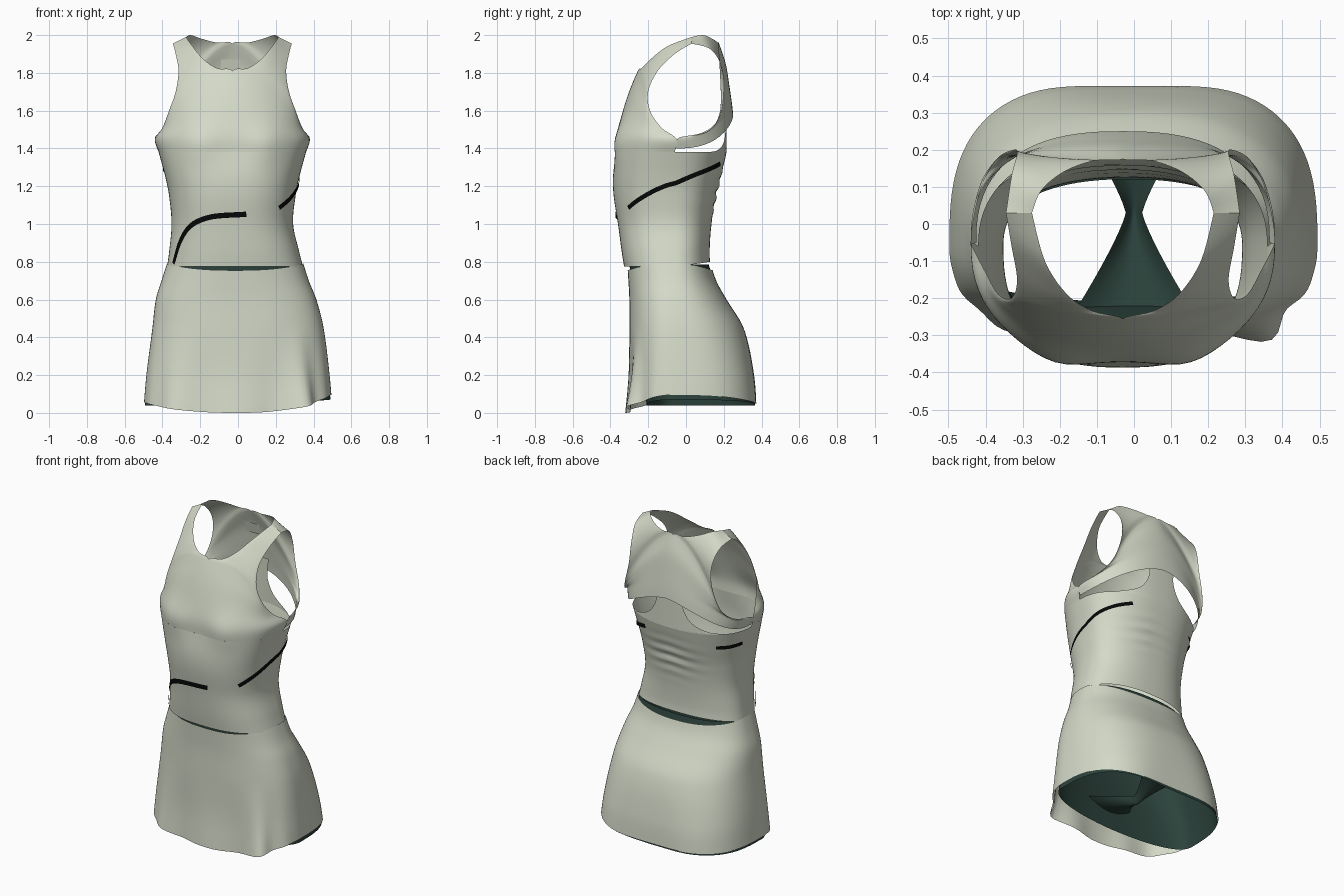
import bpy, math
from mathutils import Vector

if "Cube" in bpy.data.objects:
    bpy.data.objects.remove(bpy.data.objects["Cube"])


def material(name, rgb):
    m = bpy.data.materials.new(name)
    m.diffuse_color = (*rgb, 1)
    m.use_nodes = True
    m.node_tree.nodes["Principled BSDF"].inputs["Base Color"].default_value = m.diffuse_color
    return m


SAGE = material("pale sage fabric", (0.66, 0.70, 0.58))
GREEN = material("dark green lining", (0.025, 0.055, 0.045))
BLACK = material("black piping", (0.002, 0.002, 0.002))


def sheet(name, rows, mat, closed=False):
    """Smooth surface through rows of points."""
    n = len(rows[0])
    faces = []
    for r in range(len(rows) - 1):
        for i in range(n if closed else n - 1):
            j = (i + 1) % n
            faces.append((r * n + i, r * n + j, (r + 1) * n + j, (r + 1) * n + i))
    me = bpy.data.meshes.new(name)
    me.from_pydata([tuple(p) for row in rows for p in row], [], faces)
    me.materials.append(mat)
    me.shade_smooth()
    ob = bpy.data.objects.new(name, me)
    bpy.context.collection.objects.link(ob)
    return ob


def spline(pts, u):
    """Catmull-Rom point at u in 0..1, evenly spaced by index."""
    k = len(pts) - 1
    f = min(max(u, 0), 1) * k
    i = min(int(f), k - 1)
    t = f - i
    a, b, c, d = (Vector(pts[min(max(i + o, 0), k)]) for o in (-1, 0, 1, 2))
    return 0.5 * (2 * b + (c - a) * t + (2 * a - 5 * b + 4 * c - d) * t * t
                  + (3 * b - a - 3 * c + d) * t ** 3)


def at_height(table, z):
    """Smoothly interpolate (z, ...) rows, sorted by rising z."""
    z = min(max(z, table[0][0]), table[-1][0])
    k = len(table) - 1
    i = next(i for i in range(k) if z <= table[i + 1][0])
    a, b = table[i], table[i + 1]
    p, q = table[max(i - 1, 0)], table[min(i + 2, k)]
    h = b[0] - a[0]
    t = (z - a[0]) / h
    out = []
    for c in range(1, len(a)):
        m0 = (b[c] - p[c]) / (b[0] - p[0]) * h
        m1 = (q[c] - a[c]) / (q[0] - a[0]) * h
        out.append((2 * t ** 3 - 3 * t * t + 1) * a[c] + (t ** 3 - 2 * t * t + t) * m0
                   + (3 * t * t - 2 * t ** 3) * b[c] + (t ** 3 - t * t) * m1)
    return out


def gauss(d, s):
    return math.exp(-(d / s) ** 2)


YMID = -0.06
# z, centre x, half width, front y, back y, back squareness
BODICE = [(0.76, -.015, .363, -.325, .130, 2.3), (0.85, -.02, .345, -.340, .125, 2.3),
          (1.00, -.03, .322, -.360, .135, 2.3), (1.15, -.03, .335, -.383, .160, 2.3),
          (1.25, -.03, .355, -.386, .185, 2.3), (1.38, -.03, .390, -.370, .215, 2.3)]
SKIRT = [(0.00, 0, .502, -.312, .392, 2.9), (0.20, 0, .485, -.300, .368, 2.8),
         (0.45, 0, .453, -.300, .305, 2.5), (0.60, -.01, .425, -.300, .215, 2.4),
         (0.70, -.015, .390, -.305, .160, 2.3), (0.80, -.015, .358, -.312, .128, 2.3)]
SHORTS = [(0.00, 0, .492, -.200, .382, 2.9), (0.20, 0, .474, -.225, .356, 2.8),
          (0.45, 0, .440, -.280, .293, 2.5), (0.60, -.01, .413, -.288, .203, 2.4),
          (0.70, -.015, .378, -.293, .148, 2.3), (0.80, -.015, .345, -.300, .116, 2.3)]
N = 96
ANGLES = [2 * math.pi * i / N for i in range(N)]


def ring_point(table, ang, z, grow=0.0):
    """Superellipse section: -90 degrees is the front, 90 the back."""
    cx, hw, yf, yb, square = at_height(table, z)
    c, s = math.cos(ang), math.sin(ang)
    p, depth = (2.5, YMID - yf) if s < 0 else (square, yb - YMID)
    x = cx + (hw + grow) * math.copysign(abs(c) ** (2 / p), c)
    y = YMID + (depth + grow) * math.copysign(abs(s) ** (2 / p), s)
    return Vector((x, y, z))


def bust(p):
    """Bust bumps on the front and soft creases on the back."""
    if p.y < -0.15:
        p.y -= 0.022 * sum(gauss(p.x + 0.03 - bx, 0.1) for bx in (-.18, .18)) * gauss(p.z - 1.42, 0.11)
    elif p.y > 0.05:
        p.y += 0.007 * math.sin(p.z * 90 + abs(p.x) * 8) * gauss(p.x, 0.15) * gauss(p.z - 1.17, 0.1)
    return p


# Bodice tube from waist to underarm
rows = []
for r in range(37):
    row = []
    for a in ANGLES:
        low = 0.775 + 0.025 * max(0, math.sin(a))
        row.append(bust(ring_point(BODICE, a, low + (1.38 - low) * r / 36)))
    rows.append(row)
sheet("bodice", rows, SAGE, True)

# Skirt with raised side hem, soft folds and a bulging fold at the front right
rows = []
for r in range(37):
    t = r / 36
    row = []
    for a in ANGLES:
        s, c = math.sin(a), math.cos(a)
        top = 0.79 - 0.035 * s * s
        hem = (0.0 if s < 0 else 0.05) * s * s + (0.095 if c > 0 else 0.055) * c * c
        z = top + (hem - top) * t
        fold = 0.05 * gauss(a - math.radians(308), 0.17) + 0.02 * gauss(a - math.radians(228), 0.2)
        fold += 0.010 * math.sin(a * 11) * max(0, -s)
        fold -= 0.015 * gauss(a - math.pi / 2, 0.3)
        row.append(ring_point(SKIRT, a, z, fold * max(0, t - 0.4) ** 1.5 * 2.1))
    rows.append(row)
sheet("skirt", rows, SAGE, True)

# Dark under-shorts: shell, flush with the skirt at the sides and back
rows = []
for r in range(37):
    t = r / 36
    row = []
    for a in ANGLES:
        low = 0.04 + 0.03 * max(0, math.cos(a))
        dip = 0.017 * gauss(a - math.pi / 2, 0.3) * max(0, t - 0.4) ** 1.5 * 2.1
        row.append(ring_point(SHORTS, a, 0.785 + (low - 0.785) * t, 0.004 * t ** 4 - dip))
    rows.append(row)
sheet("shorts_shell", rows, GREEN, True)

# Crotch saddle between the two leg openings
rows = []
for r in range(25):
    y = -0.228 + 0.563 * r / 24
    d = abs(y - 0.03)
    w = 0.022 + 0.11 * (d / 0.22) ** 1.2
    rows.append([(w * v / 6, y, 0.10 + 0.25 * d + 0.05 * (v / 6) ** 2) for v in range(-6, 7)])
sheet("shorts_crotch", rows, GREEN)


def panel(name, inner, outer, arch):
    """Mirrored panel from centre/neck edge to armhole edge, bowed like the body."""
    half_rows = []
    for r in range(41):
        v = r / 40
        a, b = spline(inner, v), spline(outer, v)
        k = min(1, v * 1.25) ** 1.5
        flat = min(1, max(0, (v - 0.5) / 0.35))
        bow, lift = 2 - 0.8 * flat, arch + (1 - arch) * flat
        half = []
        for i in range(21):
            s = math.sin(i / 20 * math.pi / 2)
            e = 1 - max(0, 1 - s ** 2.5) ** 0.4
            f = e + (s ** bow - e) * k
            half.append((a.x + (b.x - a.x) * s, a.y + (b.y - a.y) * f,
                         a.z + (b.z - a.z) * s ** lift))
        half_rows.append(half)
    # one sheet per side below the neck would crease, so share the centre line
    neck = next(i for i in range(41) if half_rows[i][0][0] > 0.002)

    def place(p, sign):
        return bust(Vector((sign * p[0] - 0.03, p[1], p[2])))
    sheet(name + "_middle", [[place(p, -1) for p in row[:0:-1]] + [place(p, 1) for p in row]
                             for row in half_rows[:neck]], SAGE)
    for side, sign in (("left", -1), ("right", 1)):
        sheet(f"{name}_strap_{side}", [[place(p, sign) for p in row]
                                       for row in half_rows[neck - 1:]], SAGE)


# Front chest with scoop neck and straps
panel("front_chest",
      [(0, -.37, 1.38), (0, -.368, 1.46), (0, -.345, 1.56), (0, -.305, 1.69), (0, -.255, 1.81),
       (.08, -.235, 1.825), (.15, -.19, 1.87), (.21, -.1, 1.94), (.245, .03, 1.99)],
      [(.39, YMID, 1.38), (.41, -.05, 1.45), (.37, -.13, 1.51), (.335, -.19, 1.6), (.30, -.2, 1.7),
       (.285, -.15, 1.81), (.3, -.06, 1.9), (.315, .03, 1.955)], 2.0)

# Loose back yoke
panel("back_yoke",
      [(0, .25, 1.575), (0, .243, 1.64), (0, .23, 1.73), (0, .21, 1.85), (0, .175, 1.955),
       (.08, .17, 1.96), (.16, .14, 1.98), (.22, .09, 2.0), (.245, .03, 1.99)],
      [(.395, -.05, 1.40), (.41, -.04, 1.455), (.385, .09, 1.485), (.34, .175, 1.56),
       (.295, .2, 1.7), (.285, .19, 1.83), (.3, .13, 1.925), (.315, .03, 1.955)], 1.6)

# Racer back pillar rising under the yoke
PILLAR = [(1.375, .34), (1.39, .25), (1.43, .16), (1.48, .115), (1.55, .09), (1.66, .10)]
rows = []
for r in range(25):
    z = 1.375 + 0.285 * r / 24
    w = at_height(PILLAR, z)[0]
    row = []
    for i in range(-10, 11):
        s = abs(w * i / 10) / 0.39
        row.append((w * i / 10 - 0.03, YMID + 0.275 * (1 - s ** 2.3) ** (1 / 2.3), z))
    rows.append(row)
sheet("back_pillar", rows, SAGE)

# Plain label patch inside the back neck
sheet("neck_patch", [[(x, y, z) for x in (-.09, -.04, .01)]
                     for y, z in ((.212, 1.80), (.196, 1.87))], SAGE)


def piping(name, path, width):
    """Flat ribbon lying on the bodice; path holds (degrees, z)."""
    pts = []
    for i in range(41):
        ang, z, _ = spline([(a, h, 0) for a, h in path], i / 40)
        pts.append(bust(ring_point(BODICE, math.radians(ang), z, 0.006)))
    left, right = [], []
    for i, p in enumerate(pts):
        t = (pts[min(i + 1, 40)] - pts[max(i - 1, 0)]).normalized()
        n = Vector((p.x + 0.03, p.y - YMID, 0)).normalized()
        w = n.cross(t).normalized() * width / 2
        left.append(p - w)
        right.append(p + w)
    sheet(name, [left, right], BLACK)


# Black piping swirls
piping("front_piping", [(-151, .79), (-143, .90), (-129, .985), (-107, 1.035), (-81, 1.052)], 0.028)
piping("right_piping", [(-46, 1.085), (-25, 1.145), (-4, 1.205), (16, 1.25), (38, 1.285), (63, 1.32)], 0.024)
piping("left_piping", [(135, 1.285), (150, 1.285), (170, 1.29)], 0.022)
